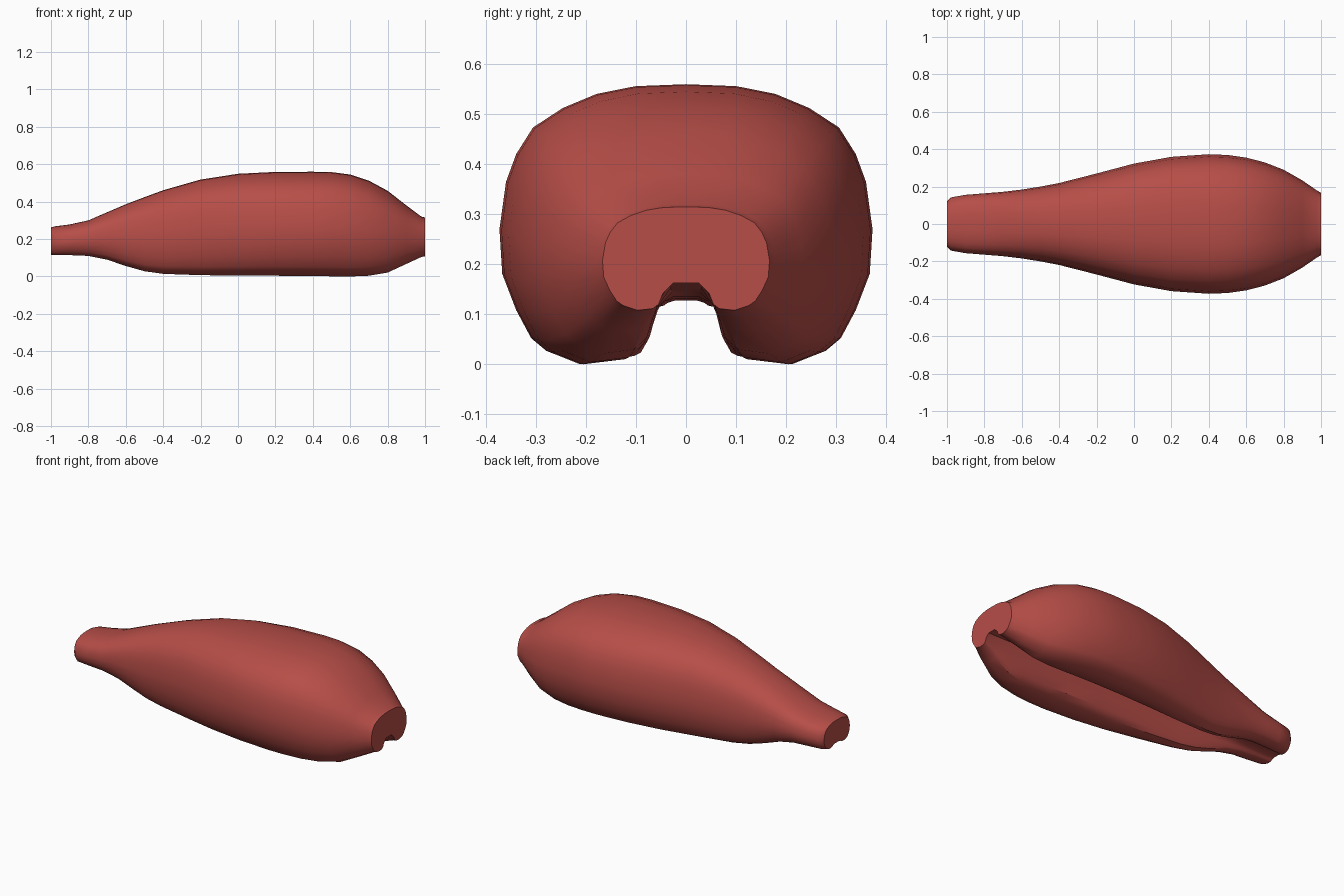
import bpy, bmesh, math

# stations along the body: x, half width, top z, bottom z, groove half width, groove ceiling z
STATIONS = [
    (-1.00, .122, .262, .115, .040, .128), (-.98, .142, .268, .114, .042, .130),
    (-.90, .156, .278, .114, .045, .132), (-.80, .164, .300, .110, .050, .135),
    (-.70, .172, .343, .090, .056, .143), (-.60, .184, .386, .056, .062, .152),
    (-.50, .200, .424, .028, .067, .160), (-.40, .219, .461, .014, .071, .165),
    (-.20, .270, .518, .007, .075, .170), (.00, .323, .549, .005, .076, .172),
    (.20, .359, .559, .004, .076, .172), (.40, .373, .560, .002, .076, .172),
    (.50, .369, .558, .001, .076, .172), (.60, .355, .545, .000, .075, .172),
    (.70, .329, .512, .004, .073, .171), (.80, .290, .458, .021, .068, .170),
    (.90, .233, .380, .067, .060, .167), (.98, .178, .320, .104, .052, .164),
    (1.00, .167, .315, .108, .050, .163)]

# outer half outline, as fractions of half width and height, top to bottom
OUTER = [(.0, 1), (.27, .993), (.48, .965), (.66, .915), (.82, .845), (.91, .75),
         (.965, .65), (1, .48), (.985, .32), (.91, .19), (.83, .09), (.75, .045), (.58, 0)]


def section(x, w, top, bot, g, ceil):
    h, depth, lip = top - bot, ceil - bot, .58 * w
    half = [(u * w, bot + v * h) for u, v in OUTER]
    # inner wall of the underside groove, then its ceiling
    half += [(g + .35 * (lip - g), bot + .06 * depth), (g + .1 * (lip - g), bot + .22 * depth),
             (.93 * g, bot + .6 * depth), (.5 * g, ceil), (0, ceil)]
    mirrored = [(-y, z) for y, z in half[-2:0:-1]]
    return [(x, y, z) for y, z in half + mirrored]


# body: loft through the sections
bm = bmesh.new()
rings = [[bm.verts.new(p) for p in section(*s)] for s in STATIONS]
n = len(rings[0])
for a, b in zip(rings, rings[1:]):
    for i in range(n):
        j = (i + 1) % n
        bm.faces.new((a[i], a[j], b[j], b[i]))
# flat end caps
bm.faces.new(rings[0])
bm.faces.new(rings[-1])
bmesh.ops.recalc_face_normals(bm, faces=bm.faces)
mesh = bpy.data.meshes.new("grooved_body")
bm.to_mesh(mesh)
bm.free()

body = bpy.data.objects.new("grooved_body", mesh)
bpy.context.collection.objects.link(body)
red = bpy.data.materials.new("muted red")
red.diffuse_color = (.47, .075, .064, 1)
mesh.materials.append(red)

bpy.context.view_layer.objects.active = body
body.select_set(True)
bpy.ops.object.shade_smooth_by_angle(angle=math.radians(35))
